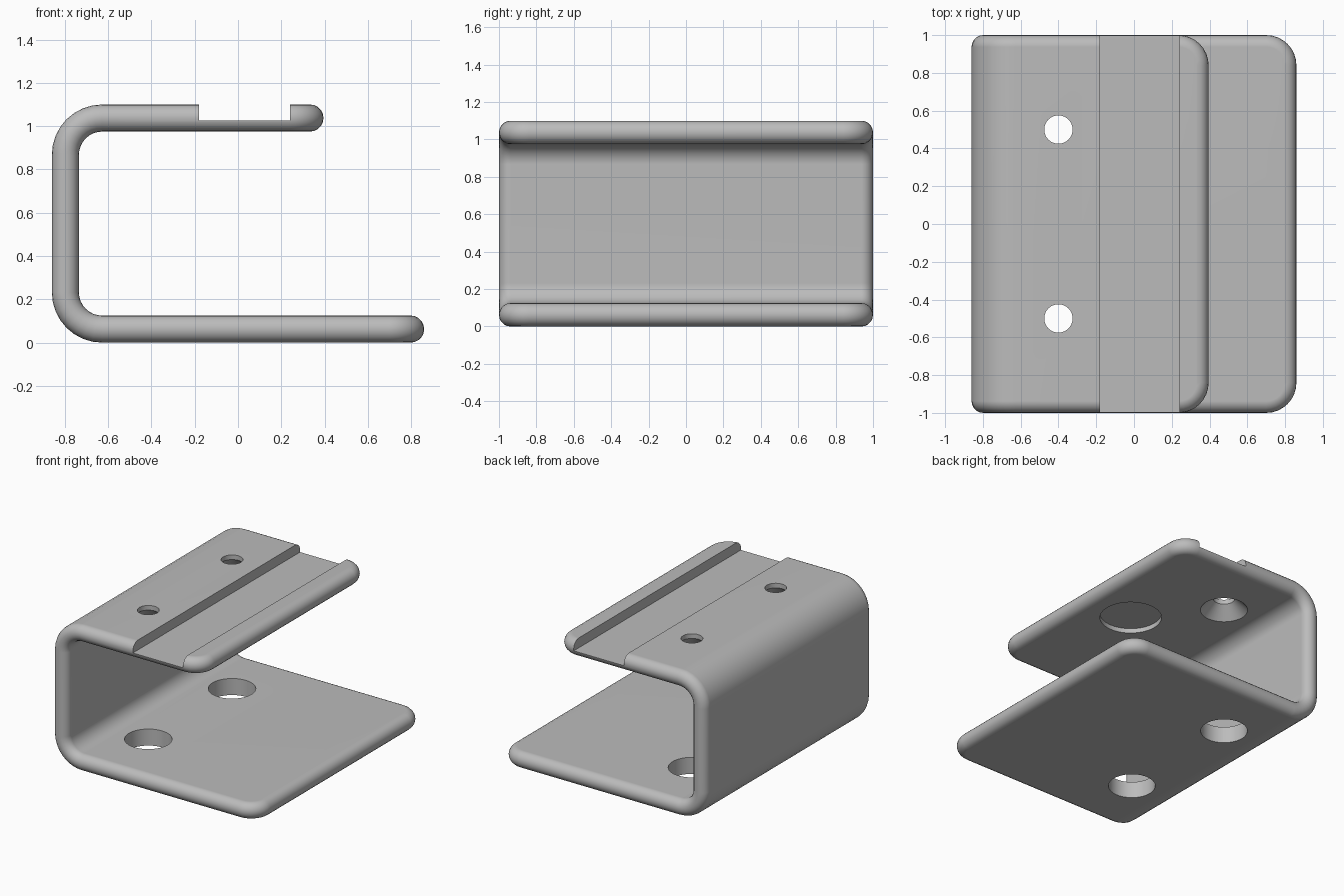
import bpy, bmesh
from math import sin, cos, pi

cube = bpy.data.objects.get("Cube")
if cube:
    bpy.data.objects.remove(cube, do_unlink=True)

HALF = 0.0625            # half the sheet thickness, also the edge rounding
BEND = 0.17              # bend radius at mid thickness
CORNER = 0.16            # plan radius of the free corners
LEFT, RIGHT, TOP_END, HEIGHT = -0.86, 0.86, 0.395, 1.1

cx = LEFT + HALF + BEND
low, high = HALF + BEND, HEIGHT - HALF - BEND
arc = BEND * pi / 2
s1 = RIGHT - cx
s2 = s1 + arc
s3 = s2 + high - low
s4 = s3 + arc
s5 = s4 + TOP_END - cx


def bend(s, h):
    """Wrap unrolled length s and outward height h round the bracket."""
    if s <= s1:
        return RIGHT - s, HALF - h
    if s <= s2:
        a = (s - s1) / BEND
        return cx - (BEND + h) * sin(a), low - (BEND + h) * cos(a)
    if s <= s3:
        return LEFT + HALF - h, low + s - s2
    if s <= s4:
        a = (s - s3) / BEND
        return cx - (BEND + h) * cos(a), high + (BEND + h) * sin(a)
    return cx + s - s4, HEIGHT - HALF + h


def half_outline(inset):
    """One side of the unrolled sheet outline, from tip to tip."""
    r, n = CORNER - inset, 8
    turn = [(r * cos(k * pi / 2 / n), 1 - CORNER + r * sin(k * pi / 2 / n)) for k in range(n + 1)]
    pts = [(CORNER - d, y) for d, y in turn]
    for a, b in ((s1, s2), (s3, s4)):
        pts += [(a + (b - a) * k / n, 1 - inset) for k in range(n + 1)]
    return pts + [(s5 - CORNER + d, y) for d, y in reversed(turn)]


# Bent sheet: stacked outlines make the rounded rim, strips close both sides
bm = bmesh.new()
rings, steps = [], 10
for k in range(steps + 1):
    a = -pi / 2 + pi * k / steps
    side = half_outline(HALF * (1 - cos(a)))
    loop = side + [(s, -y) for s, y in reversed(side)]
    ring = []
    for s, y in loop:
        x, z = bend(s, HALF * sin(a))
        ring.append(bm.verts.new((x, y, z)))
    rings.append(ring)
count = len(rings[0])
for lower, upper in zip(rings, rings[1:]):
    for i in range(count):
        j = (i + 1) % count
        bm.faces.new((lower[i], lower[j], upper[j], upper[i]))
for ring in (rings[0], rings[-1]):
    for i in range(count // 2 - 1):
        bm.faces.new((ring[i], ring[i + 1], ring[-2 - i], ring[-1 - i]))
bmesh.ops.recalc_face_normals(bm, faces=bm.faces)
mesh = bpy.data.meshes.new("bent_bracket")
bm.to_mesh(mesh)
bm.free()
bracket = bpy.data.objects.new("bent_bracket", mesh)
bpy.context.collection.objects.link(bracket)

grey = bpy.data.materials.new("plain_grey")
grey.use_nodes = True
colour = (0.5, 0.5, 0.5, 1)
grey.diffuse_color = colour
grey.node_tree.nodes["Principled BSDF"].inputs["Base Color"].default_value = colour
mesh.materials.append(grey)


def cut(cutter):
    """Subtract the cutter from the bracket and discard it."""
    cutter.hide_render = True
    cutter.data.materials.append(grey)
    mod = bracket.modifiers.new("cut", 'BOOLEAN')
    mod.operation, mod.solver, mod.object = 'DIFFERENCE', 'EXACT', cutter
    bpy.context.view_layer.objects.active = bracket
    bpy.ops.object.modifier_apply(modifier=mod.name)
    bpy.data.objects.remove(cutter, do_unlink=True)


def cut_round(x, y, z0, z1, r0, r1):
    bpy.ops.mesh.primitive_cone_add(vertices=48, radius1=r0, radius2=r1, depth=z1 - z0,
                                    location=(x, y, (z0 + z1) / 2))
    cut(bpy.context.object)


# Channel across the top plate
bpy.ops.mesh.primitive_cube_add(size=1, location=(0.03, 0, 1.125))
channel = bpy.context.object
channel.scale = (0.42, 2.4, 0.2)
bpy.context.view_layer.update()
cut(channel)

# Round recess under the channel
under = HEIGHT - 2 * HALF
cut_round(0.03, 0, under - 0.1, under + 0.035, 0.215, 0.215)

# Access holes below, countersunk screw holes above
for y in (-0.5, 0.5):
    cut_round(-0.4, y, -0.1, 0.25, 0.163, 0.163)
    cut_round(-0.4, y, under - 0.05, HEIGHT + 0.1, 0.075, 0.075)
    cut_round(-0.4, y, under - 0.02, under + 0.09, 0.185, 0.075)

# Smooth shading with crisp cut edges
bpy.ops.object.select_all(action='DESELECT')
bracket.select_set(True)
bpy.context.view_layer.objects.active = bracket
bpy.ops.object.shade_smooth_by_angle(angle=pi / 6)
weighted = bracket.modifiers.new("even_shading", 'WEIGHTED_NORMAL')
weighted.keep_sharp = True
